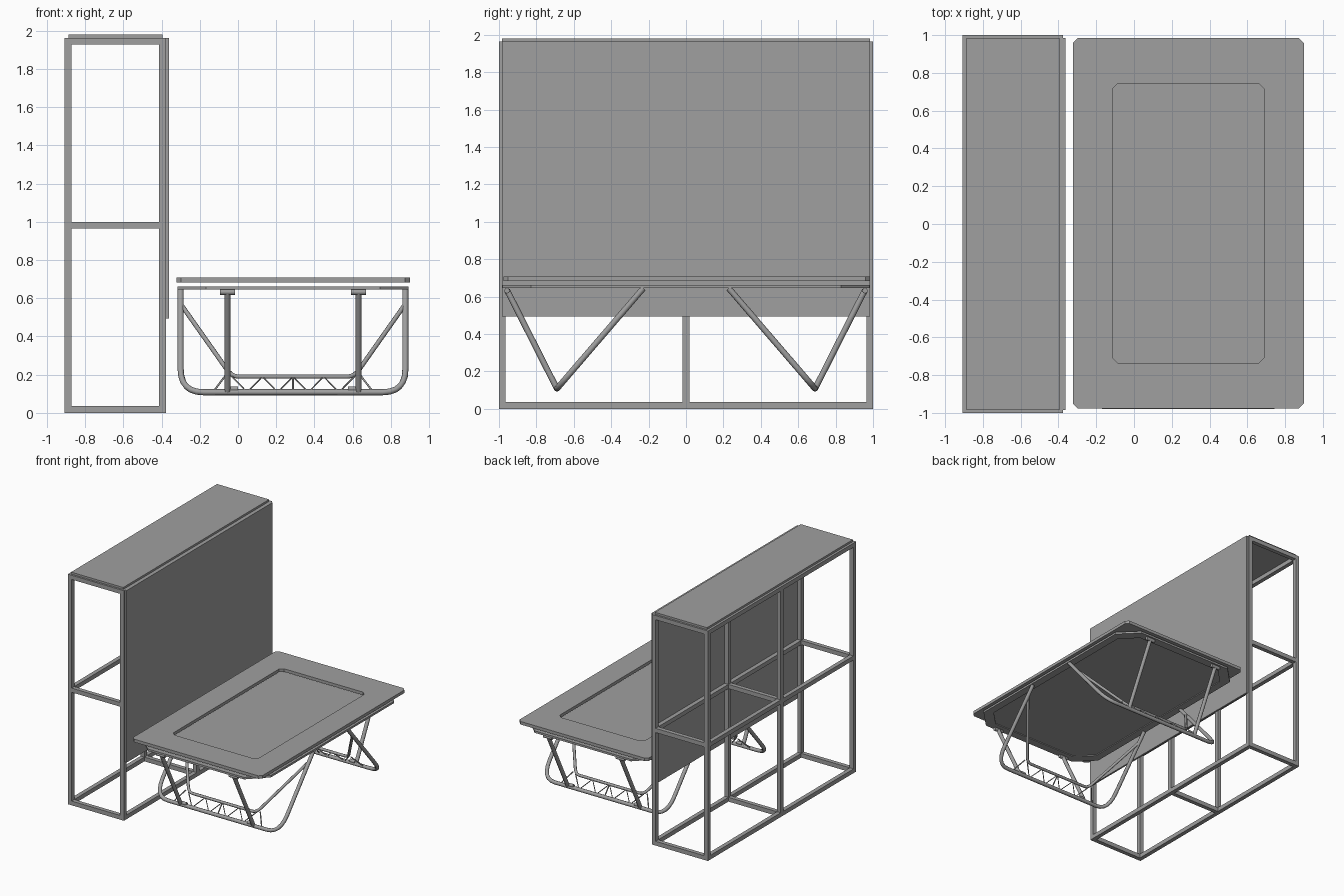
import bpy, bmesh, math
from mathutils import Vector

cube = bpy.data.objects.get("Cube")
if cube:
    bpy.data.objects.remove(cube, do_unlink=True)

grey = bpy.data.materials.new("mid_grey")
grey.use_nodes = True
COLOUR = (0.35, 0.35, 0.35, 1)
grey.diffuse_color = COLOUR
grey.node_tree.nodes["Principled BSDF"].inputs["Base Color"].default_value = COLOUR


def add_mesh(name, bm):
    bmesh.ops.recalc_face_normals(bm, faces=bm.faces)
    mesh = bpy.data.meshes.new(name)
    bm.to_mesh(mesh)
    bm.free()
    mesh.materials.append(grey)
    obj = bpy.data.objects.new(name, mesh)
    bpy.context.collection.objects.link(obj)
    return obj


def box(name, x, y, z):
    """Box from three (low, high) ranges."""
    bm = bmesh.new()
    bmesh.ops.create_cube(bm, size=1)
    for v in bm.verts:
        v.co = [r[0] + (c + 0.5) * (r[1] - r[0]) for r, c in zip((x, y, z), v.co)]
    return add_mesh(name, bm)


def octagon(cx, cy, hx, hy, cut):
    """Outline of a rectangle with cut corners."""
    corner = [(hx, hy - cut), (hx - cut, hy)]
    pts = corner + [(-x, y) for x, y in reversed(corner)]
    pts += [(-x, -y) for x, y in pts]
    return [(cx + x, cy + y) for x, y in pts]


def plate(name, outer, z0, z1, inner=None):
    """Extruded outline, with an optional opening."""
    bm = bmesh.new()

    def loop(pts, z):
        return [bm.verts.new((x, y, z)) for x, y in pts]

    def band(a, b):
        for i in range(len(a)):
            j = (i + 1) % len(a)
            bm.faces.new((a[i], a[j], b[j], b[i]))

    low, high = loop(outer, z0), loop(outer, z1)
    band(low, high)
    if inner:
        low_in, high_in = loop(inner, z0), loop(inner, z1)
        band(high, high_in)
        band(high_in, low_in)
        band(low_in, low)
    else:
        bm.faces.new(low)
        bm.faces.new(high)
    return add_mesh(name, bm)


def tube(name, pts, radius):
    """Round bar along a path."""
    curve = bpy.data.curves.new(name, "CURVE")
    curve.dimensions = "3D"
    curve.bevel_depth = radius
    curve.bevel_resolution = 2
    curve.use_fill_caps = True
    spline = curve.splines.new("POLY")
    spline.points.add(len(pts) - 1)
    for p, co in zip(spline.points, pts):
        p.co = (*co, 1)
    curve.materials.append(grey)
    obj = bpy.data.objects.new(name, curve)
    bpy.context.collection.objects.link(obj)
    bpy.ops.object.select_all(action="DESELECT")
    obj.select_set(True)
    bpy.context.view_layer.objects.active = obj
    bpy.ops.object.convert(target="MESH")
    bpy.ops.object.shade_smooth_by_angle(angle=math.radians(50))


def rounded(pts, radius, steps=6):
    """Round the inner corners of a flat (x, z) path."""
    pts = [Vector(p) for p in pts]
    out = [pts[0]]
    for a, b, c in zip(pts, pts[1:], pts[2:]):
        p, q = b + (a - b).normalized() * radius, b + (c - b).normalized() * radius
        for i in range(steps + 1):
            t = i / steps
            out.append(p * (1 - t) ** 2 + b * 2 * t * (1 - t) + q * t * t)
    return out + [pts[-1]]


# Open shelf frame
T = 0.036
X0, X1, H = -0.907, -0.377, 1.963
columns = [(X0, X0 + T), (X1 - T, X1)]
rows = [(-1, -1 + T), (-T / 2, T / 2), (1 - T, 1)]
levels = [(0, T), (0.964, 1.0), (H - T, H)]
for cx in columns:
    for ry in rows:
        box("frame_post", cx, ry, (0, H))
    for lz in levels:
        for a, b in zip(rows, rows[1:]):
            box("frame_long_rail", cx, (a[1], b[0]), lz)
for ry in rows:
    for lz in levels:
        box("frame_cross_rail", (X0 + T, X1 - T), ry, lz)

# Shelf panels
box("back_panel", (X1, X1 + 0.015), (-0.984, 0.984), (0.495, H))
box("top_panel", (-0.887, -0.395), (-0.984, 0.984), (H, 1.98))

# Table top with opening, and the cut-corner tray below it
CX = 0.288
CY = 0.004
plate("table_top", octagon(CX, CY, 0.611, 0.98, 0.025), 0.683, 0.709,
      octagon(CX, CY, 0.403, 0.74, 0.03))
tray_opening = octagon(CX, 0, 0.54, 0.91, 0.13)
plate("tray_rim", octagon(CX, 0, 0.605, 0.98, 0.15), 0.645, 0.662, tray_opening)
plate("tray_sheet", tray_opening, 0.652, 0.661)

# Folding legs, repeated at both ends
FOOT_Z = 0.108
for side in (-1, 1):
    def lean(x, z):
        """Point in the sloping plane of the hoop leg."""
        return (CX + x, side * (0.69 - (z - FOOT_Z) * 0.86), z)

    hoop = rounded([(-0.588, 0.645), (-0.588, FOOT_Z), (0.588, FOOT_Z), (0.588, 0.645)], 0.12)
    tube("hoop_leg", [lean(*p) for p in hoop], 0.016)

    brace = rounded([(-0.588, 0.57), (-0.32, 0.19), (0.32, 0.19), (0.588, 0.57)], 0.04)
    tube("hoop_brace", [lean(*p) for p in brace], 0.012)

    # Thin lattice between the two lower bars
    lattice = [lean(-0.32 + 0.08 * i, 0.19 if i % 2 == 0 else FOOT_Z) for i in range(9)]
    tube("lattice_zigzag", lattice, 0.005)
    tube("lattice_upright", [lean(0, FOOT_Z), lean(0, 0.19)], 0.005)

    for end in (-1, 1):
        tube("lattice_end", [lean(end * 0.42, FOOT_Z), lean(end * 0.35, 0.2)], 0.005)
        # Straight outer strut with its hinge and foot clamp
        x = CX + end * 0.343
        tube("strut_leg", [(x, side * 0.69, FOOT_Z), (x, side * 0.957, 0.635)], 0.016)
        tube("strut_hinge", [(x - 0.04, side * 0.957, 0.632), (x + 0.04, side * 0.957, 0.632)], 0.015)
        inner = x - end * 0.03
        tube("foot_clamp", [(inner - 0.025, side * 0.69, 0.125),
                            (inner + 0.025, side * 0.69, 0.125)], 0.014)
